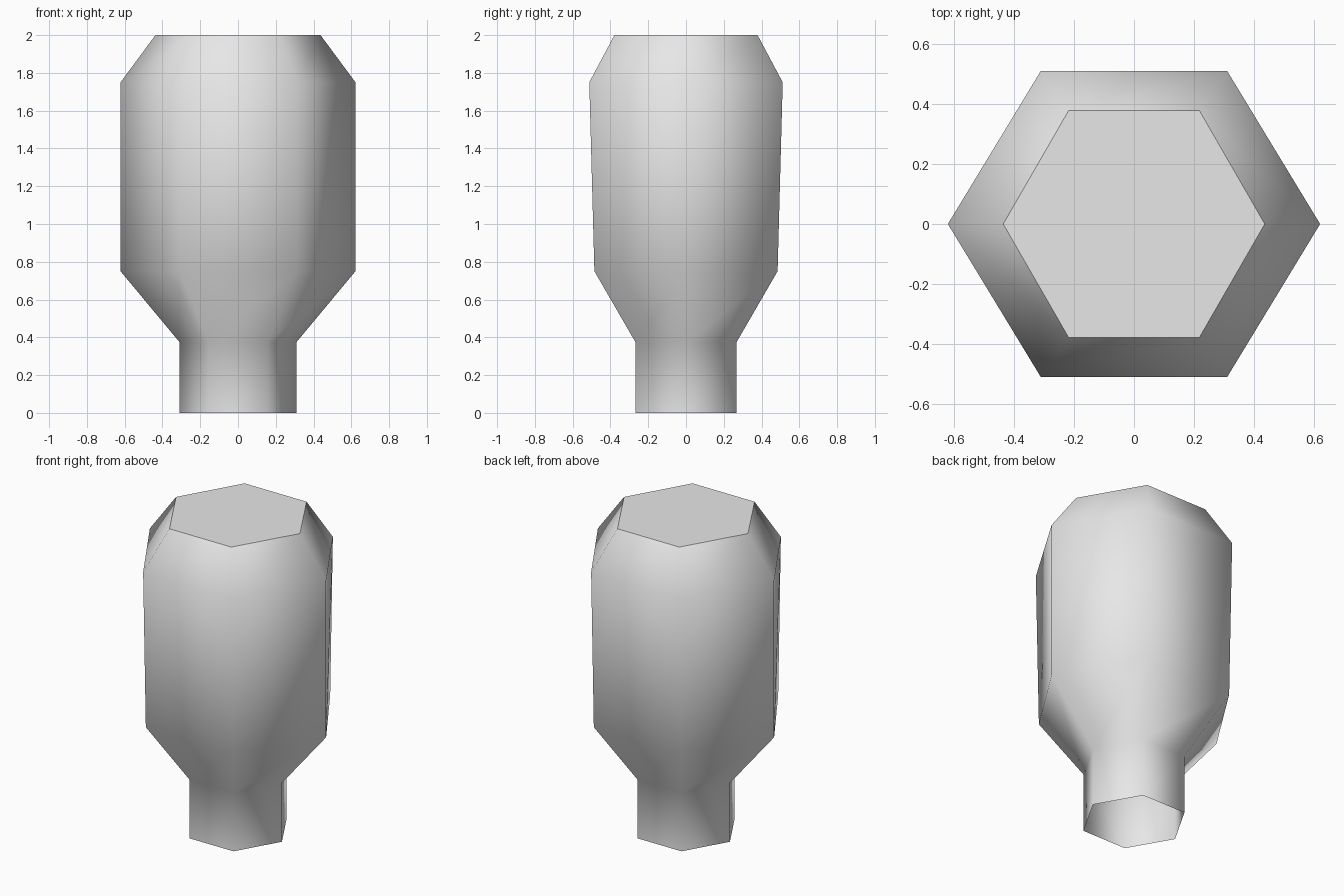
import bpy
import bmesh

if "Cube" in bpy.data.objects:
    bpy.data.objects.remove(bpy.data.objects["Cube"])

# Ring profile: (height, half width of the pointed ends, half depth of the flat sides)
RINGS = [
    (0.0, 0.31, 0.268),
    (0.375, 0.31, 0.268),
    (0.75, 0.622, 0.485),
    (1.75, 0.622, 0.512),
    (2.0, 0.437, 0.379),
]

grey = bpy.data.materials.new("light grey")
grey.diffuse_color = (0.8, 0.8, 0.8, 1.0)
grey.use_nodes = True
grey.node_tree.nodes["Principled BSDF"].inputs["Base Color"].default_value = grey.diffuse_color


def hexagon(bm, z, w, d):
    """Six-sided ring with points on the x axis."""
    corners = [(w, 0), (w / 2, d), (-w / 2, d), (-w, 0), (-w / 2, -d), (w / 2, -d)]
    return [bm.verts.new((x, y, z)) for x, y in corners]


bm = bmesh.new()
rings = [hexagon(bm, *r) for r in RINGS]

# Neck, flared shoulder, body and top bevel; the neck is open underneath
for low, high in zip(rings, rings[1:]):
    for i in range(6):
        j = (i + 1) % 6
        bm.faces.new((low[i], low[j], high[j], high[i])).smooth = True

# Flat top with a crisp rim
cap = bm.faces.new(rings[-1])
cap.smooth = False
for edge in cap.edges:
    edge.smooth = False

mesh = bpy.data.meshes.new("hexagonal_body")
bm.to_mesh(mesh)
bm.free()
mesh.materials.append(grey)
body = bpy.data.objects.new("hexagonal_body", mesh)
bpy.context.collection.objects.link(body)
